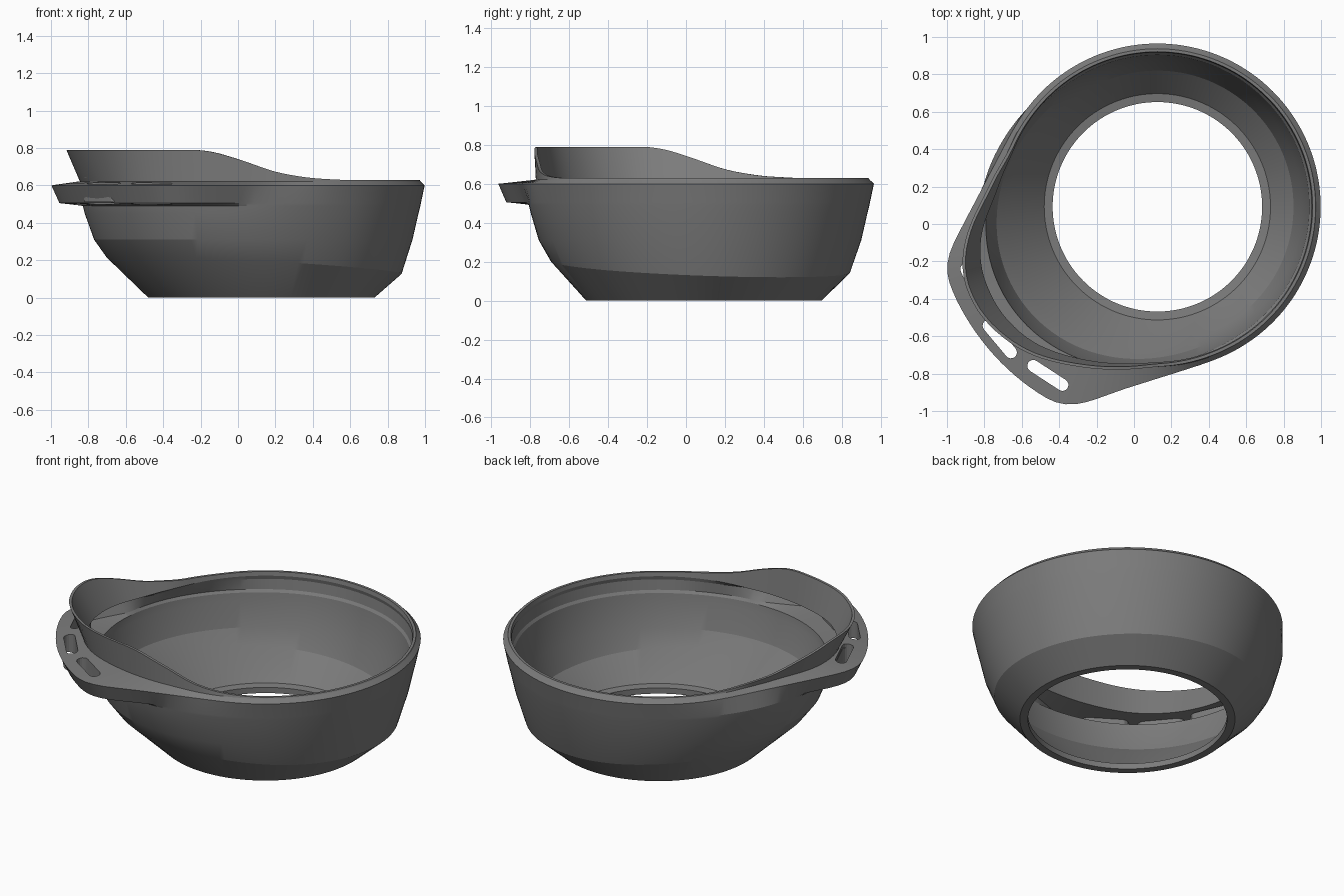
import bpy, bmesh, math
from mathutils import Vector

if "Cube" in bpy.data.objects:
    bpy.data.objects.remove(bpy.data.objects["Cube"])

CX, CY, N = 0.125, 0.092, 144      # bowl axis and number of sides


def lookup(table, deg):
    """Piecewise-linear table of (angle, value), clamped at its ends."""
    if deg <= table[0][0]:
        return table[0][1]
    for (a0, v0), (a1, v1) in zip(table, table[1:]):
        if deg <= a1:
            return v0 + (v1 - v0) * (deg - a0) / (a1 - a0)
    return table[-1][1]


def soft(table, deg):
    """Lookup averaged over a few degrees, to round the corners."""
    return sum(lookup(table, deg + d) for d in (-4, -2, 0, 2, 4)) / 5


# Plan radii around the axis (degrees, radius) on the spout side
FLANGE = [(153, .873), (163, .887), (173, .932), (182, 1.003), (190, 1.10), (195, 1.18),
          (202, 1.185), (214, 1.18), (227, 1.18), (238, 1.182), (245, 1.182), (249, 1.125),
          (258, 1.0), (268, .925), (278, .885), (287, .873)]
LIP_BASE = [(130, .85), (161, .85), (176, .89), (190, .985), (200, 1.025), (214, 1.035),
            (227, 1.01), (243, .935), (255, .89), (268, .855), (290, .85)]
LIP_TOP = [(143, .845), (161, .85), (176, .92), (190, 1.045), (198, 1.10), (206, 1.115),
           (214, 1.105), (227, 1.055), (243, .955), (255, .90), (268, .855), (290, .846)]
LIP_Z = [(145, .629), (160, .64), (173, .67), (184, .735), (193, .79), (251, .79),
         (262, .74), (275, .67), (287, .64), (300, .629)]


def section(deg):
    """Closed (radius, z) section: up the outside, over the lip, down the inside."""
    off = abs((deg - 212 + 180) % 360 - 180)
    w = math.cos(math.pi / 2 * min(off / 92, 1)) ** 2
    knee_z = .17 - .05 * math.cos(math.radians(deg - 32))
    knee, mid, top = .75 + .10 * w, .808 + .112 * w, .850 + .135 * w
    fl = soft(FLANGE, deg)
    base, lip, lip_z = soft(LIP_BASE, deg), soft(LIP_TOP, deg), soft(LIP_Z, deg)
    under = max(top + .003, fl - .045)
    return [(.605, 0), (knee, knee_z), (mid, .31), (top - .01, .45),
            (top, .49), (under, .505), (fl, .60), (max(base, .85), .622),
            (lip, lip_z), (lip - .016, lip_z), (base - .025, .605),
            # hollow inside of the flange
            (max(base - .027, fl - .042), .583), (max(top - .037, under - .03), .522),
            (top - .038, .507), (top - .045, .46),
            (mid - .035, .31), (knee - .022, knee_z + .04),
            (.605, .042), (.56, .035), (.56, 0)]


def bowl_mesh():
    bm = bmesh.new()
    rings = []
    for i in range(N):
        deg = 45 + 360 * i / N
        a = math.radians(deg)
        rings.append([bm.verts.new((CX + r * math.cos(a), CY + r * math.sin(a), z))
                      for r, z in section(deg)])
    k = len(rings[0])
    for i in range(N):
        p, q = rings[i], rings[(i + 1) % N]
        for j in range(k):
            bm.faces.new((p[j], q[j], q[(j + 1) % k], p[(j + 1) % k]))
    bmesh.ops.recalc_face_normals(bm, faces=bm.faces)
    return bm


def slot_mesh(deg, radius, length, width, z0, z1):
    """Round-ended prism lying along the flange."""
    a = math.radians(deg)
    out = Vector((math.cos(a), math.sin(a), 0))
    along = Vector((-out.y, out.x, 0))
    centre = Vector((CX, CY, z0)) + out * radius
    bm = bmesh.new()
    verts = []
    for side in (1, -1):
        for s in range(9):
            t = -math.pi / 2 + math.pi * s / 8
            u = side * ((length - width) / 2 + width / 2 * math.cos(t))
            v = side * width / 2 * math.sin(t)
            verts.append(bm.verts.new(centre + along * u + out * v))
    face = bm.faces.new(verts)
    ext = bmesh.ops.extrude_face_region(bm, geom=[face])
    bmesh.ops.translate(bm, vec=(0, 0, z1 - z0),
                        verts=[e for e in ext["geom"] if isinstance(e, bmesh.types.BMVert)])
    bmesh.ops.recalc_face_normals(bm, faces=bm.faces)
    return bm


def make_object(name, bm):
    me = bpy.data.meshes.new(name)
    bm.to_mesh(me)
    bm.free()
    me.materials.append(dark)
    ob = bpy.data.objects.new(name, me)
    bpy.context.collection.objects.link(ob)
    return ob


def boolean(target, bm, operation):
    tool = make_object("slot_tool", bm)
    tool.hide_render = True
    mod = target.modifiers.new("slot", 'BOOLEAN')
    mod.operation, mod.solver, mod.object = operation, 'EXACT', tool
    bpy.ops.object.modifier_apply(modifier=mod.name)
    bpy.data.objects.remove(tool)


dark = bpy.data.materials.new("dark_grey")
dark.diffuse_color = (.2, .2, .2, 1)
dark.use_nodes = True
dark.node_tree.nodes["Principled BSDF"].inputs["Base Color"].default_value = dark.diffuse_color

# Open-bottomed bowl with hollow strap flange and raised spout lip
bowl = make_object("spouted_bowl", bowl_mesh())
bpy.context.view_layer.objects.active = bowl
bowl.select_set(True)

# Three walled strap slots through the flange
SLOTS = ((203, 1.07), (220, 1.10), (237, 1.075))
for deg, radius in SLOTS:
    boolean(bowl, slot_mesh(deg, radius, .28, .094, .510, .594), 'UNION')
for deg, radius in SLOTS:
    boolean(bowl, slot_mesh(deg, radius, .25, .064, .44, .645), 'DIFFERENCE')

bpy.ops.object.shade_smooth_by_angle(angle=math.radians(15))
